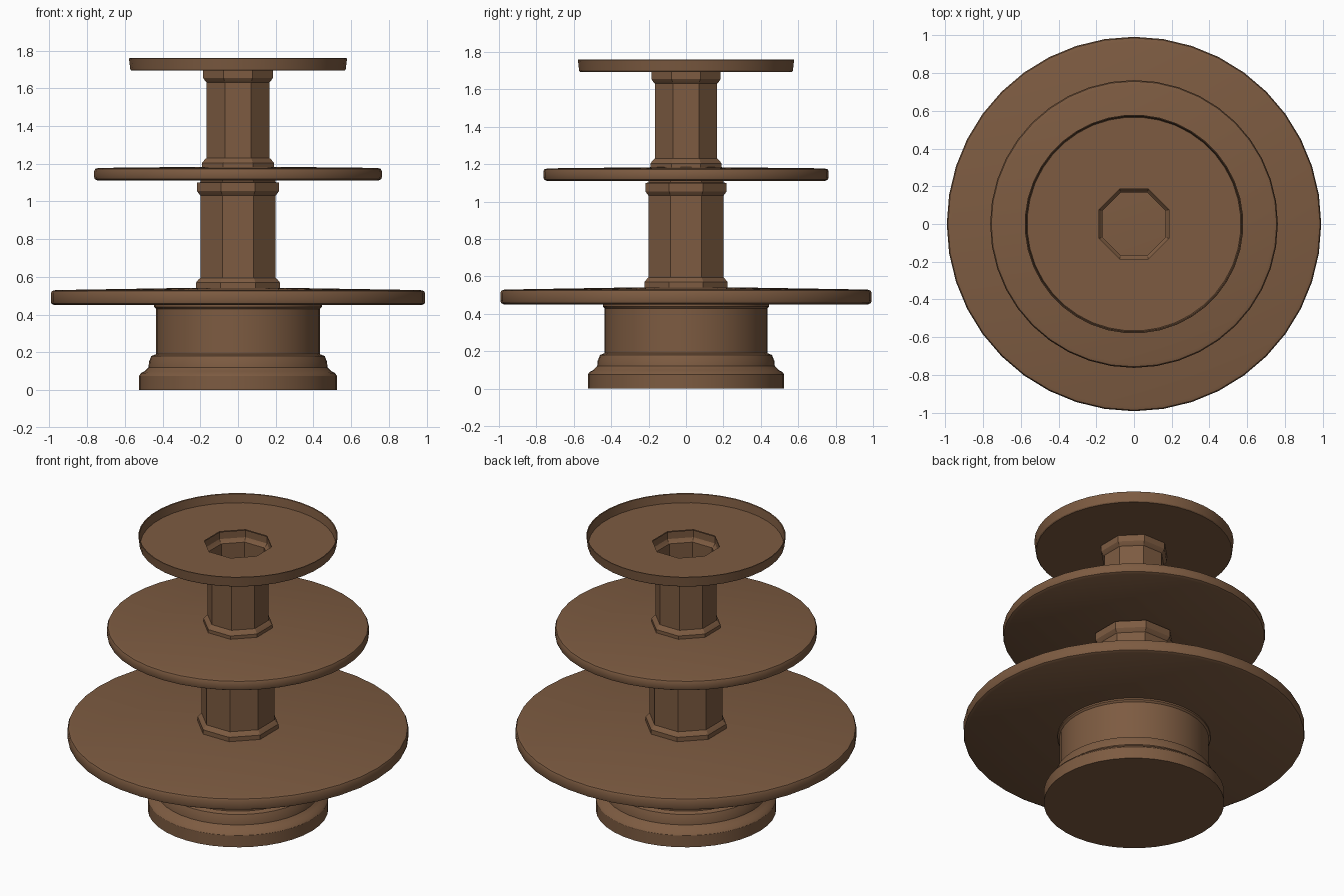
import bpy, bmesh, math

if "Cube" in bpy.data.objects:
    bpy.data.objects.remove(bpy.data.objects["Cube"])

brown = bpy.data.materials.new("brown")
brown.diffuse_color = (0.205, 0.105, 0.053, 1)
brown.use_nodes = True
brown.node_tree.nodes["Principled BSDF"].inputs["Base Color"].default_value = brown.diffuse_color

SIDES = 40  # round parts


def circle(t):
    return 1.0


def octagon(t):
    # distance to an octagon with flats facing the axes and unit apothem
    step = math.pi / 4
    return 1 / math.cos((t + step / 2) % step - step / 2)


def lathe(name, profile, segs=SIDES, phase=0.0, shape=circle, inner=circle, angle=30):
    """Spin (radius, height) points; the 'inner' shape is used at the smallest radius."""
    bm = bmesh.new()
    rmin = min(r for r, z in profile)
    rings = []
    for r, z in profile:
        if r == 0:
            rings.append([bm.verts.new((0, 0, z))] * segs)
            continue
        f = inner if r == rmin else shape
        ring = []
        for i in range(segs):
            t = phase + 2 * math.pi * i / segs
            d = r * f(t)
            ring.append(bm.verts.new((d * math.cos(t), d * math.sin(t), z)))
        rings.append(ring)
    for a, b in zip(rings, rings[1:]):
        for i in range(segs):
            j = (i + 1) % segs
            quad = list(dict.fromkeys((a[i], a[j], b[j], b[i])))
            bm.faces.new(quad)
    mesh = bpy.data.meshes.new(name)
    bm.to_mesh(mesh)
    bm.free()
    mesh.materials.append(brown)
    ob = bpy.data.objects.new(name, mesh)
    bpy.context.collection.objects.link(ob)
    bpy.ops.object.select_all(action='DESELECT')
    ob.select_set(True)
    bpy.context.view_layer.objects.active = ob
    bpy.ops.object.shade_smooth_by_angle(angle=math.radians(angle))
    return ob


def tray(name, radius, low, edge, centre):
    # solid disc with softened rim and slightly domed top
    lathe(name, [(0, low), (radius - 0.02, low), (radius - 0.004, low + 0.008),
                 (radius, low + 0.02), (radius, edge - 0.018),
                 (radius - 0.006, edge - 0.005), (radius - 0.025, edge), (0, centre)])


def column(name, r, foot, low, high, neck):
    # hollow octagonal shaft with stepped foot and capital
    lathe(name, [(foot, low), (foot, low + 0.03), (foot - 0.013, low + 0.047),
                 (r, low + 0.055), (r, high - 0.068), (foot - 0.015, high - 0.06),
                 (foot - 0.005, high - 0.045), (foot - 0.005, high), ] + neck,
          segs=8, phase=math.pi / 8, shape=octagon, inner=octagon, angle=15)


# Round drum base with stepped plinth
lathe("base", [(0, 0), (0.525, 0), (0.525, 0.075), (0.515, 0.09), (0.495, 0.1),
               (0.475, 0.12), (0.472, 0.15), (0.46, 0.18), (0.435, 0.19),
               (0.435, 0.43), (0.445, 0.44), (0.445, 0.46)])

# Lower and middle trays
tray("lower_tray", 0.993, 0.45, 0.53, 0.546)
tray("middle_tray", 0.763, 1.11, 1.178, 1.186)

# Columns between the trays
column("lower_column", 0.2, 0.222, 0.54, 1.1, [(0.2, 1.102), (0.2, 1.115)])
column("upper_column", 0.167, 0.19, 1.175, 1.7, [])

# Dished top tray, open over the hollow column
lathe("top_tray", [(0.185, 1.694), (0.568, 1.694), (0.573, 1.70), (0.58, 1.758),
                   (0.577, 1.76), (0.573, 1.757), (0.567, 1.703), (0.185, 1.703)],
      phase=math.pi / 8, inner=octagon)
